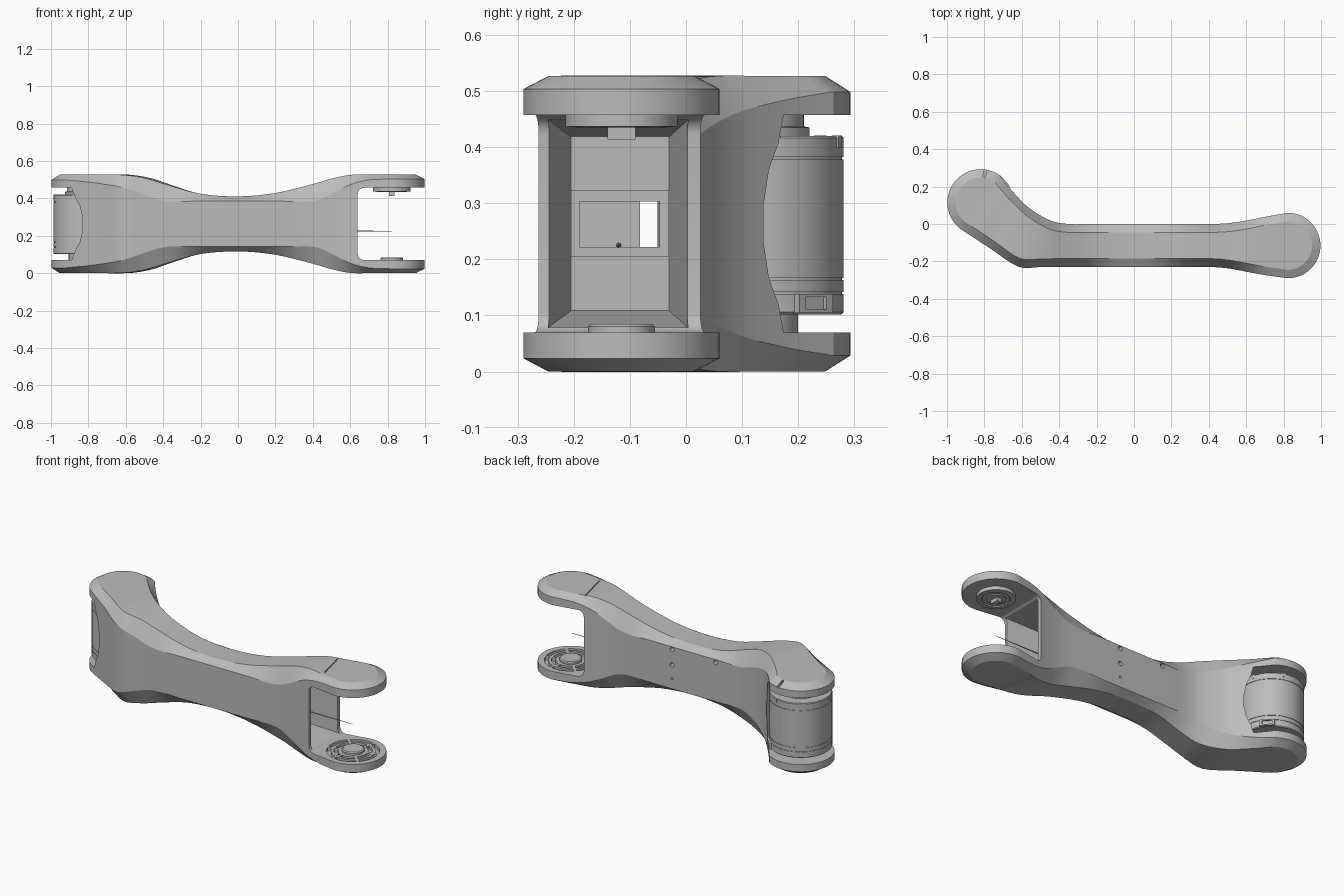
import bpy, bmesh, math
from mathutils import Vector, Matrix

default = bpy.data.objects.get("Cube")
if default:
    bpy.data.objects.remove(default, do_unlink=True)

grey = bpy.data.materials.new("satin grey")
grey.use_nodes = True
tone = (0.5, 0.5, 0.5, 1)
grey.diffuse_color = tone
grey.node_tree.nodes["Principled BSDF"].inputs["Base Color"].default_value = tone

MID = 0.2635                       # height of the symmetry plane
ELBOW = Vector((-0.82, 0.115))     # axis of the motor joint
WRIST = Vector((0.822, -0.115))    # axis of the open fork
ELBOW_R, WRIST_R = 0.178, 0.175
CHAMFER = 0.045
LOW, HIGH = 0.07, 0.457            # inner faces of the fork plates


def polar(centre, radius, degrees):
    a = math.radians(degrees)
    return centre + Vector((math.cos(a), math.sin(a))) * radius


def make(name, bm):
    bmesh.ops.recalc_face_normals(bm, faces=bm.faces)
    mesh = bpy.data.meshes.new(name)
    bm.to_mesh(mesh)
    bm.free()
    mesh.materials.append(grey)
    obj = bpy.data.objects.new(name, mesh)
    bpy.context.collection.objects.link(obj)
    return obj


def box(name, x, y, z, spin=0, bevel=0):
    """Box from three ranges, turned about its own vertical axis."""
    bm = bmesh.new()
    size = [r[1] - r[0] for r in (x, y, z)]
    centre = [(r[0] + r[1]) / 2 for r in (x, y, z)]
    bmesh.ops.create_cube(bm, size=1, matrix=Matrix.Diagonal((*size, 1)))
    if bevel:                      # round only the edges running along y
        edges = [e for e in bm.edges if abs(e.verts[0].co.y - e.verts[1].co.y) > size[1] / 2]
        bmesh.ops.bevel(bm, geom=edges, offset=bevel, segments=6, profile=0.5, affect='EDGES')
    bm.transform(Matrix.Translation(centre) @ Matrix.Rotation(math.radians(spin), 4, 'Z'))
    return make(name, bm)


def block(name, centre, size, spin=0, bevel=0):
    return box(name, *[(c - s / 2, c + s / 2) for c, s in zip(centre, size)], spin, bevel)


def lathe(name, centre, profile, closed=False):
    """Turn a (radius, height) profile about a vertical axis."""
    bm = bmesh.new()
    vs = [bm.verts.new((r, 0, z)) for r, z in profile]
    pairs = list(zip(vs, vs[1:])) + ([(vs[-1], vs[0])] if closed else [])
    edges = [bm.edges.new(p) for p in pairs]
    bmesh.ops.spin(bm, geom=vs + edges, axis=(0, 0, 1), cent=(0, 0, 0),
                   angle=math.tau, steps=64, use_duplicate=False)
    bmesh.ops.remove_doubles(bm, verts=bm.verts, dist=1e-5)
    bm.transform(Matrix.Translation((centre.x, centre.y, 0)))
    return make(name, bm)


def disc(name, centre, radius, low, high):
    return lathe(name, centre, [(0, low), (radius, low), (radius, high), (0, high)])


def cut(target, cutter):
    mod = target.modifiers.new("cut", 'BOOLEAN')
    mod.operation, mod.solver, mod.object = 'DIFFERENCE', 'EXACT', cutter
    bpy.context.view_layer.objects.active = target
    bpy.ops.object.modifier_apply(modifier=mod.name)
    bpy.data.objects.remove(cutter, do_unlink=True)


# --- arm body: chamfered sections lofted along the bent link ---
# front x, front y, back x, back y, half height, half height of the flat side
stations = [
    (-0.9195, -0.0326, -0.7205, 0.2626, MID, 0.235),
    (-0.77, -0.13, -0.65, 0.175, MID, 0.22),
    (-0.62, -0.228, -0.56, 0.085, 0.262, 0.195),
    (-0.5, -0.23, -0.45, 0.02, 0.243, 0.155),
    (-0.38, -0.23, -0.35, 0, 0.208, 0.122),
    (-0.2, -0.23, -0.2, 0, 0.161, 0.122),
    (0, -0.23, 0, 0, 0.147, 0.122),
    (0.2, -0.23, 0.2, 0, 0.165, 0.122),
    (0.4, -0.23, 0.4, 0, 0.213, 0.122),
    (0.5, -0.237, 0.5, 0.004, 0.242, 0.16),
    (0.6, -0.255, 0.6, 0.018, 0.262, 0.21),
    (0.7, -0.273, 0.7, 0.038, MID, 0.235),
    (0.822, -0.29, 0.822, 0.06, MID, 0.24),
]


def smooth(rows, steps=4):
    """Catmull-Rom interpolation between stations."""
    out = []
    for i in range(len(rows) - 1):
        quad = [rows[max(i - 1, 0)], rows[i], rows[i + 1], rows[min(i + 2, len(rows) - 1)]]
        for k in range(steps):
            t = k / steps
            out.append([b + t * (c - a) / 2 + t * t * (a - 2.5 * b + 2 * c - d / 2)
                        + t ** 3 * (1.5 * (b - c) + (d - a) / 2) for a, b, c, d in zip(*quad)])
    return out + [list(rows[-1])]


def section(front, back, front_in, back_in, h, s):
    ring = [(front, -s), (front, s), (front_in, h), (back_in, h),
            (back, s), (back, -s), (back_in, -h), (front_in, -h)]
    return [(p.x, p.y, MID + z) for p, z in ring]


def round_end(centre, radius, axis, side, angles, s):
    return [section(*[polar(centre, r, axis + d * t) for r in (radius, radius - CHAMFER)
                      for d in (side, -side)], MID, s) for t in angles]


sweep = list(range(6, 90, 6))
rings = round_end(ELBOW, ELBOW_R, 146, 1, sweep, 0.235)
for fx, fy, bx, by, h, s in smooth(stations):
    f, b = Vector((fx, fy)), Vector((bx, by))
    inward = (b - f).normalized() * CHAMFER
    rings.append(section(f, b, f + inward, b - inward, h, s))
rings += round_end(WRIST, WRIST_R, 0, -1, sweep[::-1], 0.24)

bm = bmesh.new()
loops = [[bm.verts.new(p) for p in ring] for ring in rings]
for a, b in zip(loops, loops[1:]):
    for i in range(8):
        j = (i + 1) % 8
        bm.faces.new((a[i], a[j], b[j], b[i]))
for end in (loops[0], loops[-1]):
    for ids in ((0, 1, 4, 5), (1, 2, 3, 4), (5, 6, 7, 0)):
        bm.faces.new([end[i] for i in ids])
body = make("arm_body", bm)

# --- openings: fork gap, tapered pocket, motor bay, cable tunnel ---
cut(body, box("fork_gap", (0.64, 1.2), (-0.5, 0.5), (LOW, HIGH), bevel=0.035))

bm = bmesh.new()
for x, y0, y1, half in ((0.4, -0.205, -0.03, 0.155), (0.66, -0.247, 0.005, 0.186)):
    for y, z in ((y0, -half), (y1, -half), (y1, half), (y0, half)):
        bm.verts.new((x, y, MID + z))
bmesh.ops.convex_hull(bm, input=bm.verts)
cut(body, make("pocket", bm))

bay = [(0, LOW), (0.181, LOW), (0.186, 0.12), (0.198, 0.17), (0.205, 0.23)]
cut(body, lathe("motor_bay", ELBOW, bay + [(r, 2 * MID - z) for r, z in bay[::-1]]))


def tunnel():
    return box("tunnel", (-0.5, 0.6), (-0.19, -0.047), (0.222, 0.303))


cut(body, tunnel())
cut(body, box("tunnel_exit", (-0.8, -0.45), (-0.082, -0.047), (0.222, 0.303)))

# --- screw holes in the back, seams and notches in the plates ---
for x, z, r in ((0.09, 0.37, 0.013), (0.09, 0.28, 0.013), (0.09, 0.2, 0.006), (-0.19, 0.37, 0.013)):
    bm = bmesh.new()
    bmesh.ops.create_cone(bm, cap_ends=True, segments=20, radius1=r, radius2=r, depth=0.06,
                          matrix=Matrix.Translation((x, 0, z)) @ Matrix.Rotation(math.pi / 2, 4, 'X'))
    cut(body, make("screw_hole", bm))
for z in (0, 2 * MID):
    cut(body, block("seam", (0.68, -0.11, z), (0.005, 0.2, 0.012), 13))
for angle in (82, 120):
    p = polar(ELBOW, 0.165, angle)
    cut(body, block("notch", (p.x, p.y, 0.51), (0.06, 0.014, 0.03), angle))

# --- round grooves in the lower fork plate, with spokes across them ---
for r in (0.08, 0.118):
    cut(body, lathe("groove", WRIST, [(r, 0.05), (r + 0.022, 0.05), (r + 0.022, 0.09), (r, 0.09)], True))
for k in range(6):
    p = polar(WRIST, 0.108, 60 * k + 15)
    block("groove_spoke", (p.x, p.y, 0.059), (0.07, 0.016, 0.022), 60 * k + 15)

# --- fork bearings ---
parts = [body]
parts.append(lathe("lower_bearing", WRIST, [(0, 0.06), (0.06, 0.06), (0.06, 0.08), (0.054, 0.085), (0, 0.085)]))
parts.append(lathe("upper_bearing", WRIST, [(0, 0.47), (0.1, 0.47), (0.1, 0.437), (0.075, 0.435),
                                            (0.07, 0.44), (0.05, 0.44), (0.05, 0.435), (0, 0.435)]))
block("bearing_key", (0.822, -0.115, 0.425), (0.03, 0.05, 0.022))

# --- cable frame inside the pocket and the thin pin ---
frame = box("cable_frame", (0.39, 0.43), (-0.205, -0.03), (0.205, 0.323))
cut(frame, tunnel())
bm = bmesh.new()
bmesh.ops.create_cone(bm, cap_ends=True, segments=8, radius1=0.005, radius2=0.001, depth=0.42,
                      matrix=Matrix.Translation((0.61, -0.12, 0.225)) @ Matrix.Rotation(math.pi / 2, 4, 'Y'))
make("thin_pin", bm)

# --- motor with seam grooves, hubs, plug and lugs ---
R = 0.166
profile = [(0, 0.102), (R - 0.004, 0.102), (R, 0.106)]
for z in (0.14, 0.165, 0.38):
    profile += [(R, z - 0.002), (R - 0.003, z - 0.002), (R - 0.003, z + 0.002), (R, z + 0.002)]
profile += [(R, 0.416), (R - 0.004, 0.42), (0, 0.42)]
parts.append(lathe("motor_housing", ELBOW, profile))
parts.append(lathe("motor_top_hub", ELBOW, [(0, 0.41), (0.105, 0.41), (0.105, 0.435), (0.095, 0.437),
                                            (0.095, 0.465), (0, 0.465)]))
parts.append(disc("motor_lower_hub", ELBOW, 0.085, 0.06, 0.11))

p = polar(ELBOW, 0.155, 42)
plug = block("motor_plug", (p.x, p.y, 0.121), (0.04, 0.08, 0.034), 42)
p = polar(ELBOW, 0.175, 42)
cut(plug, block("plug_socket", (p.x, p.y, 0.122), (0.016, 0.05, 0.022), 42))
for angle in (15, 72, 130, 190, 250):
    p = polar(ELBOW, R - 0.004, angle)
    block("motor_lug", (p.x, p.y, 0.41), (0.012, 0.02, 0.022), angle)

# --- soft shading with crisp edges ---
bpy.ops.object.select_all(action='DESELECT')
for obj in parts:
    obj.select_set(True)
bpy.context.view_layer.objects.active = body
bpy.ops.object.shade_smooth_by_angle(angle=math.radians(20))
